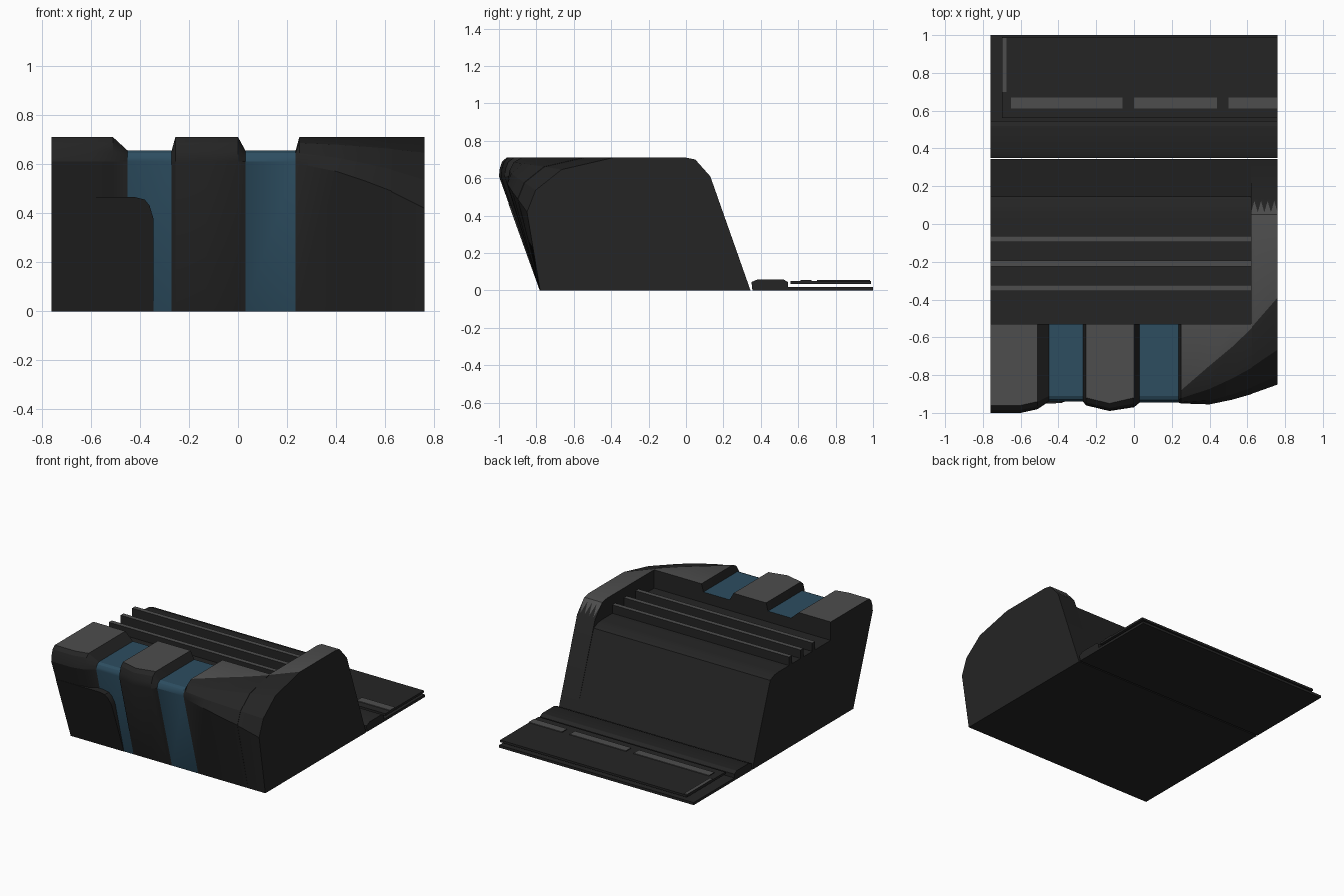
import bpy, bmesh, math

if "Cube" in bpy.data.objects:
    bpy.data.objects.remove(bpy.data.objects["Cube"], do_unlink=True)


def material(name, rgb):
    m = bpy.data.materials.new(name)
    m.use_nodes = True
    m.diffuse_color = (*rgb, 1)
    m.node_tree.nodes["Principled BSDF"].inputs["Base Color"].default_value = (*rgb, 1)
    return m


BLACK, GREY, BLUE = 0, 1, 2
MATS = [material("black", (.018, .018, .018)),
        material("grey", (.075, .075, .075)),
        material("steel blue", (.026, .075, .118))]


def loft(name, xs, sections, colour=lambda i, j: BLACK):
    """Skin equal-length (y, z) sections placed along x and cap both ends."""
    bm = bmesh.new()
    rings = [[bm.verts.new((x, y, z)) for y, z in s] for x, s in zip(xs, sections)]
    n = len(rings[0])
    for i in range(len(rings) - 1):
        for j in range(n):
            k = (j + 1) % n
            f = bm.faces.new((rings[i][j], rings[i][k], rings[i + 1][k], rings[i + 1][j]))
            f.material_index = colour(i, j)
    bm.faces.new(rings[0])
    bm.faces.new(rings[-1])
    bmesh.ops.recalc_face_normals(bm, faces=bm.faces)
    mesh = bpy.data.meshes.new(name)
    bm.to_mesh(mesh)
    bm.free()
    for m in MATS:
        mesh.materials.append(m)
    ob = bpy.data.objects.new(name, mesh)
    bpy.context.scene.collection.objects.link(ob)
    bpy.ops.object.select_all(action='DESELECT')
    ob.select_set(True)
    bpy.context.view_layer.objects.active = ob
    bpy.ops.object.shade_smooth_by_angle(angle=math.radians(25))
    return ob


def box(name, x0, x1, y0, y1, z0, z1, colour=lambda i, j: BLACK):
    ring = [(y0, z0), (y0, z1), (y1, z1), (y1, z0)]
    return loft(name, [x0, x1], [ring, ring], colour)


def front_curve(yf, zf, yt, zt):
    """Leaning front face rolling over into the top."""
    return [(-.78, 0), (yf, zf),
            (yf + .1 * (yt - yf), zf + .4 * (zt - zf)),
            (yf + .4 * (yt - yf), zf + .78 * (zt - zf)), (yt, zt)]


# Main body: wavy front with two blue channels, sunken deck and sloping back
TOP, LOW = .71, .655
stations = [
    (-.76, -1, .61, -.96, TOP), (-.6, -1, .61, -.96, TOP),
    (-.51, -.98, .61, -.94, TOP), (-.45, -.94, .61, -.91, LOW),
    (-.27, -.94, .61, -.91, LOW), (-.255, -.96, .61, -.92, TOP),
    (-.13, -.99, .61, -.95, TOP), (0, -.97, .61, -.92, TOP),
    (.03, -.945, .61, -.91, LOW), (.235, -.945, .61, -.91, LOW),
    (.25, -.95, .6, -.88, TOP), (.4, -.955, .57, -.75, TOP),
    (.52, -.93, .53, -.65, TOP), (.625, -.9, .49, -.55, TOP)]
DECK = [(-.53, .58), (.05, .58), (.1, .575), (.145, .555), (.345, 0)]


def body_colour(i, j):
    low = [stations[k][4] == LOW for k in (i, i + 1)]
    if all(low) and j < 5:
        return BLUE
    return GREY if j == 4 and not any(low) else BLACK


loft("body", [s[0] for s in stations],
     [front_curve(*s[1:]) + [(-.53, s[4])] + DECK for s in stations], body_colour)

# Three raised fins across the deck
for n, y in enumerate((-.08, -.21, -.34)):
    box(f"deck_fin_{n + 1}", -.76, .62, y - .016, y + .016, .57, .64,
        lambda i, j: GREY if j == 1 else BLACK)

# Full-height end wall with a toothed grey cap
wall_x, wall_sections = [], []
for n in range(9):
    t = n / 8
    x = .62 + .14 * t
    tooth = .9 if n % 2 else .15
    wall_x.append(x)
    wall_sections.append(
        front_curve(-.9 + .05 * t, .49 - .07 * t, -.55 + .16 * t, TOP)
        + [(0, TOP), (.05, .7), (.05 + .08 * tooth, .7 - .09 * tooth),
           (.13, .61), (.345, 0)])
loft("end_wall", wall_x, wall_sections,
     lambda i, j: GREY if 4 <= j <= 6 else BLACK)

# Front corner panel lying on the leaning face, with a rounded upper corner
LEAN = .22 / .61
panel_x = [-.76, -.42, -.38, -.36, -.345]
panel_top = [.465, .465, .455, .43, .38]
loft("corner_panel", panel_x,
     [[(-.782, 0), (-.782 - LEAN * z, z), (-.68 - LEAN * z, z), (-.68, 0)]
      for z in panel_top])

# Low step behind the body
step = [(.355, 0), (.35, .045), (.385, .06), (.52, .06), (.545, .045), (.545, 0)]
loft("rear_step", [-.76, .76], [step, step])

# Two thin stacked rear plates
box("lower_plate", -.76, .76, .54, 1, 0, .018)
box("upper_plate", -.7, .76, .56, .99, .035, .05)

# Grey trim strips on the upper plate, split into segments
for n, (x0, x1) in enumerate(((-.65, -.06), (.0, .44), (.5, .76))):
    box(f"long_trim_{n + 1}", x0, x1, .612, .67, .048, .055,
        lambda i, j: GREY)
box("short_trim", -.7, -.675, .7, .985, .048, .055, lambda i, j: GREY)
